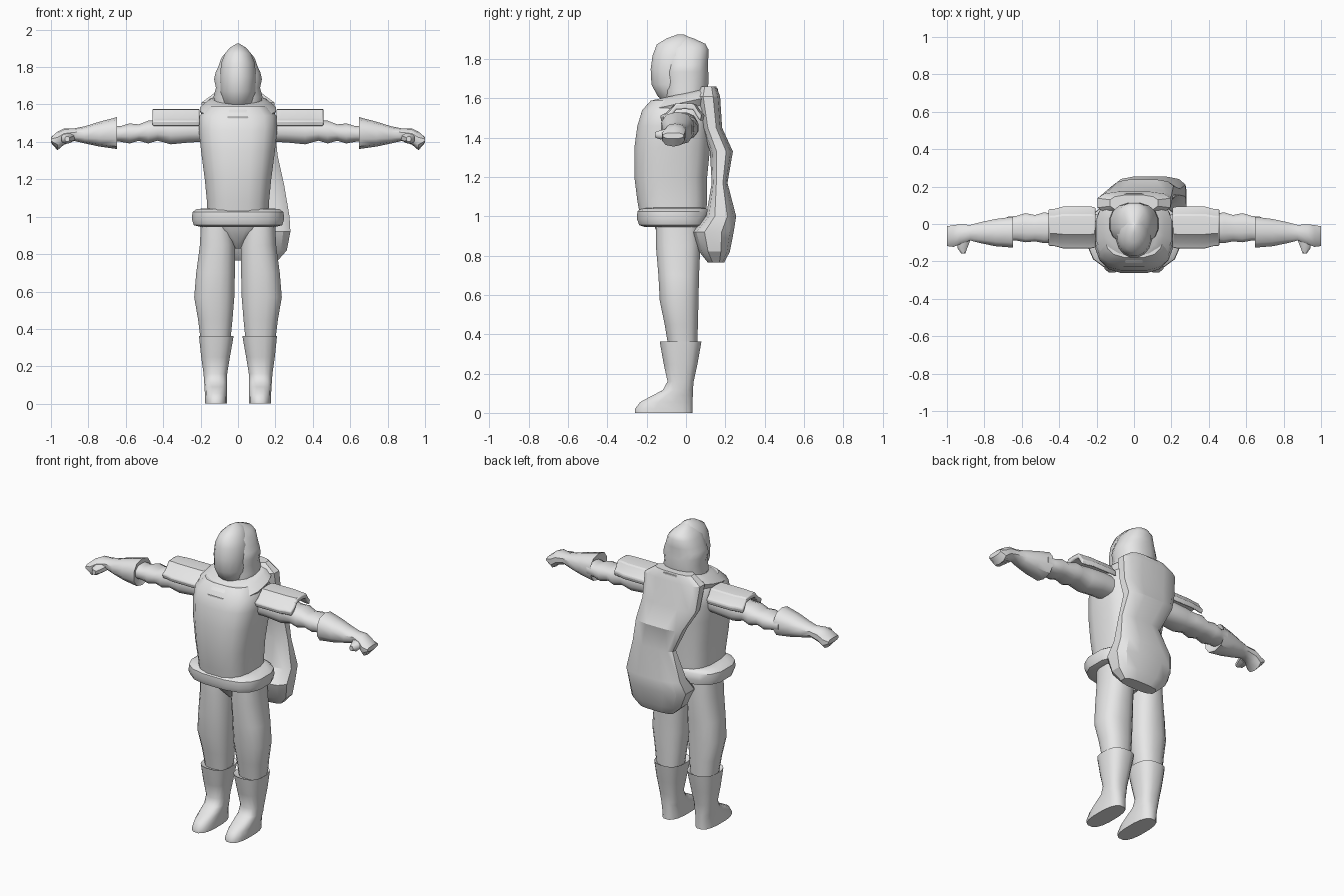
import bpy, bmesh, math

grey = bpy.data.materials.new("light_grey")
grey.diffuse_color = (0.8, 0.8, 0.8, 1)


def finish(name, bm, angle=40):
    bmesh.ops.recalc_face_normals(bm, faces=bm.faces)
    me = bpy.data.meshes.new(name)
    bm.to_mesh(me)
    bm.free()
    me.materials.append(grey)
    ob = bpy.data.objects.new(name, me)
    bpy.context.collection.objects.link(ob)
    bpy.ops.object.select_all(action='DESELECT')
    ob.select_set(True)
    bpy.context.view_layer.objects.active = ob
    bpy.ops.object.shade_smooth_by_angle(angle=math.radians(angle))
    return ob


def loft(name, rings, axis='Z', power=2.4, n=16, tilt=0.0, mirror=1, angle=40):
    """Skin rounded rings given as (position, u_min, u_max, v_min, v_max)."""
    bm = bmesh.new()
    loops = []
    for t, u0, u1, v0, v1 in rings:
        loop = []
        for i in range(n):
            a = 2 * math.pi * (i + 0.5) / n
            c, s = math.cos(a), math.sin(a)
            u = (u0 + u1) / 2 + (u1 - u0) / 2 * math.copysign(abs(c) ** (2 / power), c)
            dv = (v1 - v0) / 2 * math.copysign(abs(s) ** (2 / power), s)
            v = (v0 + v1) / 2 + dv
            if axis == 'Z':
                co = (u * mirror, v, t + tilt * dv)
            elif axis == 'X':
                co = (t * mirror, u, v)
            else:
                co = (u * mirror, t, v)
            loop.append(bm.verts.new(co))
        loops.append(loop)
    for a, b in zip(loops, loops[1:]):
        for i in range(n):
            j = (i + 1) % n
            bm.faces.new((a[i], a[j], b[j], b[i]))
    bm.faces.new(loops[0])
    bm.faces.new(loops[-1])
    return finish(name, bm, angle)


def sym(z, x, y0, y1):
    return (z, -x, x, y0, y1)


# Torso, collar, belt and hips
loft("torso", [sym(.97, .165, -.23, .10), sym(1.08, .168, -.25, .11),
               sym(1.2, .18, -.265, .11), sym(1.35, .20, -.265, .125),
               sym(1.46, .212, -.25, .13), sym(1.54, .208, -.225, .13),
               sym(1.59, .16, -.18, .12)], power=3)
loft("collar", [sym(1.53, .185, -.235, .15), sym(1.575, .207, -.23, .165),
                sym(1.61, .165, -.20, .165), sym(1.625, .125, -.17, .14)],
     tilt=.22, angle=30)
loft("belt", [sym(.945, .20, -.21, .09), sym(.955, .24, -.24, .115),
              sym(.985, .25, -.252, .12), sym(1.025, .247, -.25, .118),
              sym(1.04, .225, -.23, .105), sym(1.045, .18, -.2, .09)], power=2.8)
loft("hips", [sym(.97, .19, -.17, .075), sym(.93, .16, -.155, .07),
              sym(.87, .06, -.12, .05), sym(.83, .015, -.08, .02)])

# Head: egg-shaped face in front of a wider hood
loft("face", [sym(1.58, .06, -.11, .05), sym(1.61, .085, -.145, .05),
              sym(1.67, .095, -.178, .05), sym(1.75, .098, -.182, .05),
              sym(1.82, .092, -.172, .05), sym(1.875, .07, -.15, .05),
              sym(1.905, .042, -.10, .03), sym(1.925, .008, -.045, -.01)], power=2)
loft("hood", [sym(1.57, .12, -.11, .10), sym(1.64, .133, -.11, .112),
              sym(1.69, .12, -.115, .117), sym(1.735, .13, -.115, .115),
              sym(1.77, .122, -.11, .113), sym(1.80, .108, -.11, .115),
              sym(1.85, .09, -.10, .115), sym(1.878, .065, -.09, .10),
              sym(1.905, .035, -.075, .04), sym(1.922, .01, -.04, -.01)])

# Cape swept to one side, with a folded bulge at the hem
loft("cape", [(1.66, -.13, .13, .07, .155), (1.61, -.20, .20, .05, .175),
              (1.45, -.18, .205, .08, .185), (1.33, -.12, .215, .12, .24),
              (1.17, -.04, .25, .13, .212), (1.0, -.11, .28, .10, .257),
              (.92, -.13, .285, .03, .245), (.82, -.09, .265, .065, .225),
              (.765, -.03, .215, .11, .195)], power=3, n=12, angle=30)

for side, m in (("left", 1), ("right", -1)):
    # Trouser leg
    loft(side + "_leg", [(.97, .03, .20, -.155, .07), (.85, .015, .205, -.155, .075),
                         (.70, .015, .225, -.142, .068), (.57, .018, .236, -.135, .065),
                         (.45, .028, .215, -.11, .062), (.33, .04, .20, -.09, .058)],
         mirror=m)
    # Boot with a long low toe
    loft(side + "_boot", [(.345, .05, .185, -.10, .05), (.362, .022, .21, -.135, .08),
                          (.25, .042, .198, -.115, .06), (.16, .057, .185, -.095, .04),
                          (.115, .057, .182, -.12, .036), (.09, .058, .18, -.17, .036),
                          (.055, .058, .178, -.235, .036), (.02, .057, .177, -.262, .036),
                          (0, .057, .177, -.262, .036)], power=2.6, mirror=m)
    # Wrinkled sleeve
    loft(side + "_sleeve", [(.15, -.10, .05, 1.40, 1.53), (.26, -.10, .06, 1.395, 1.53),
                            (.36, -.10, .06, 1.385, 1.525), (.43, -.10, .055, 1.405, 1.515),
                            (.48, -.105, .065, 1.39, 1.515), (.53, -.095, .05, 1.405, 1.495),
                            (.58, -.10, .06, 1.39, 1.50), (.63, -.09, .045, 1.40, 1.485),
                            (.68, -.09, .04, 1.40, 1.49)], axis='X', mirror=m, n=12)
    # Flared glove cuff, hand and thumb
    loft(side + "_glove", [(.67, -.08, .03, 1.41, 1.48), (.648, -.13, .042, 1.362, 1.532),
                           (.74, -.122, .03, 1.375, 1.508), (.82, -.105, .012, 1.392, 1.483),
                           (.875, -.09, -.003, 1.405, 1.472), (.93, -.11, 0, 1.385, 1.472),
                           (.965, -.125, -.003, 1.355, 1.455),
                           (1.0, -.12, -.01, 1.395, 1.425)], axis='X', mirror=m, n=10)
    loft(side + "_thumb", [(-.08, .87, .95, 1.395, 1.45), (-.13, .89, .945, 1.39, 1.44),
                           (-.157, .90, .925, 1.40, 1.43)], axis='Y', mirror=m, n=8)

    # Arched shoulder plate: profile strip thickened and bevelled
    bm = bmesh.new()
    arch = [(-.132, 1.512), (-.10, 1.528), (-.055, 1.573), (0, 1.576),
            (.05, 1.572), (.075, 1.535), (.095, 1.515)]
    rows = []
    for x, k in ((.205, .95), (.23, 1), (.38, 1), (.42, .9), (.457, .87)):
        outer = [bm.verts.new((x * m, -.02 + (y + .02) * k, z)) for y, z in arch]
        inner = [bm.verts.new((x * m, -.02 + (y + .02) * k * .93, z - .03))
                 for y, z in reversed(arch)]
        rows.append(outer + inner)
    for a, b in zip(rows, rows[1:]):
        for i in range(len(a)):
            j = (i + 1) % len(a)
            bm.faces.new((a[i], a[j], b[j], b[i]))
    bm.faces.new(rows[0])
    bm.faces.new(rows[-1])
    plate = finish(side + "_shoulder_plate", bm)
    bev = plate.modifiers.new("soft_edges", 'BEVEL')
    bev.width = .007
    bev.segments = 2
    bev.limit_method = 'ANGLE'
    bev.angle_limit = math.radians(50)
